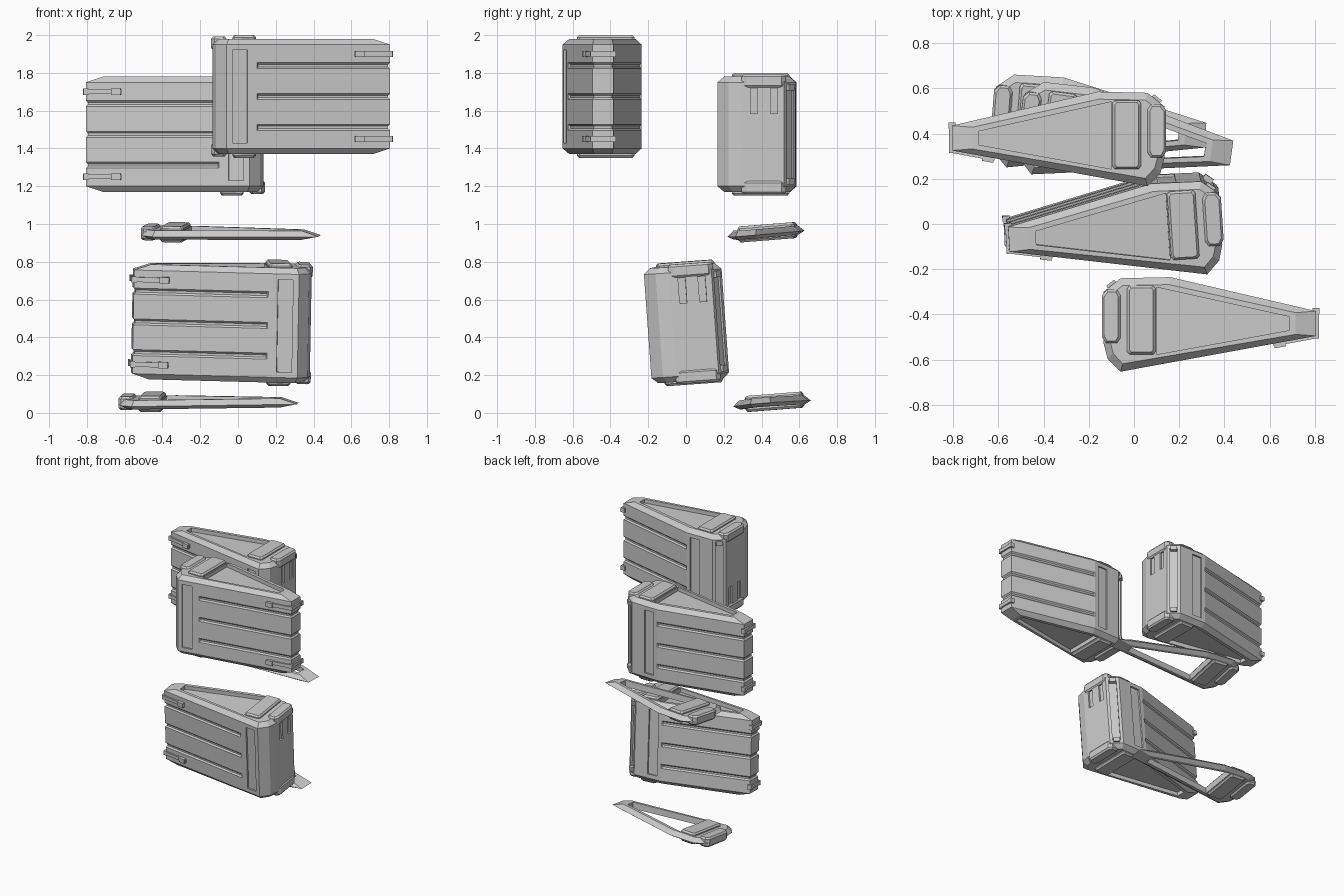
import bpy, bmesh
from math import radians, pi
from mathutils import Matrix, Vector

if "Cube" in bpy.data.objects:
    bpy.data.objects.remove(bpy.data.objects["Cube"])

# plan outlines (wide end at -x, narrow end at +x)
RIM = [(-.135, -.085), (-.117, -.155), (-.06, -.213), (.805, -.055),
       (.805, .055), (.16, .205), (-.06, .2), (-.135, .14)]
TOP = [(-.105, -.078), (-.092, -.132), (-.05, -.178), (.715, -.048),
       (.715, .048), (.155, .172), (-.05, .168), (-.105, .125)]
HOLE = [(.10, -.137), (.686, -.03), (.686, .03), (.10, .16)]
PAD = [(-.03, -.125), (-.02, -.137), (.085, -.137), (.095, -.125),
       (.095, .155), (.085, .167), (-.02, .167), (-.03, .155)]
BRACKET = [(-.142, -.06), (-.125, -.087), (-.075, -.087), (-.06, -.065),
           (-.06, .125), (-.075, .15), (-.12, .15), (-.142, .125)]


def loft(bm, levels):
    """Stack (outline, z) rings and cap both ends."""
    rings = [[bm.verts.new((x, y, z)) for x, y in pts] for pts, z in levels]
    n = len(rings[0])
    for a, b in zip(rings, rings[1:]):
        for i in range(n):
            j = (i + 1) % n
            bm.faces.new((a[i], a[j], b[j], b[i]))
    bm.faces.new(rings[0][::-1])
    bm.faces.new(rings[-1])


def shrink(pts, d):
    cx = (min(p[0] for p in pts) + max(p[0] for p in pts)) / 2
    cy = (min(p[1] for p in pts) + max(p[1] for p in pts)) / 2
    hx = max(p[0] for p in pts) - cx
    hy = max(p[1] for p in pts) - cy
    return [(cx + (x - cx) * (1 - d / hx), cy + (y - cy) * (1 - d / hy)) for x, y in pts]


def box(bm, c, size, rot=0):
    m = Matrix.Translation(c) @ Matrix.Rotation(rot, 4, 'Z') @ Matrix.Diagonal((*size, 1))
    bmesh.ops.create_cube(bm, size=1, matrix=m)


def finish(bm, name):
    bmesh.ops.recalc_face_normals(bm, faces=bm.faces)
    me = bpy.data.meshes.new(name)
    bm.to_mesh(me)
    bm.free()
    return me


def cut(me, cutter):
    """Boolean difference, returned as a clean mesh."""
    a = bpy.data.objects.new("a", me)
    b = bpy.data.objects.new("cutter", cutter)
    for o in (a, b):
        bpy.context.collection.objects.link(o)
    b.hide_render = True
    mod = a.modifiers.new("cut", 'BOOLEAN')
    mod.object, mod.operation, mod.solver = b, 'DIFFERENCE', 'EXACT'
    dg = bpy.context.evaluated_depsgraph_get()
    out = bpy.data.meshes.new_from_object(a.evaluated_get(dg))
    bpy.data.objects.remove(a)
    bpy.data.objects.remove(b)
    return out


# canister shell with grooves around the narrow part
SLOPE = .181
def front_v(u):
    return -.213 + (u + .06) * .1827

def shell_outline(g):
    extra_f = [(.10, front_v(.10)), (.106, front_v(.106) + g)]
    end = [(.805 - g, -.055 + g * .8), (.805 - g, .055 - g * .8)]
    back = [(.166, .2036 - g), (.16, .205)]
    return RIM[:3] + extra_f + end + back + RIM[6:]

H = .275
levels = [(shell_outline(0), -H)]
for z in (-.163, 0, .163):
    levels += [(shell_outline(0), z - .016), (shell_outline(.01), z - .006),
               (shell_outline(.01), z + .006), (shell_outline(0), z + .016)]
levels.append((shell_outline(0), H))
bm = bmesh.new()
loft(bm, levels)
shell = finish(bm, "shell")

# recesses: side panels, end slots, rear corner channel
bm = bmesh.new()
box(bm, (.01, front_v(.01), 0), (.08, .024, .49), SLOPE)
box(bm, (.09, .2034, 0), (.08, .024, .49), .023)
for v in (-.02, .086):
    box(bm, (-.135, v, -.185), (.024, .038, .15))
box(bm, (-.0975, .17, 0), (.055, .024, .5), .675)
shell = cut(shell, finish(bm, "recesses"))

# lid frame with tapered opening
bm = bmesh.new()
loft(bm, [(TOP, -.018), (RIM, 0), (TOP, .03)])
frame = finish(bm, "frame")
bm = bmesh.new()
loft(bm, [(HOLE, -.1), (HOLE, .1)])
frame = cut(frame, finish(bm, "opening"))

# raised pad and end bracket on the lid
def plate(pts, lo, hi, name):
    bm = bmesh.new()
    loft(bm, [(shrink(pts, .01), lo), (pts, lo + .012), (pts, hi - .012), (shrink(pts, .01), hi)])
    return finish(bm, name)

pad = plate(PAD, -.035, .05, "pad")
bracket = plate(BRACKET, -.03, .042, "bracket")

# clips wrapping the narrow end, hinge blocks at the rear corner
bm = bmesh.new()
for z in (-.225, .225):
    box(bm, (.715, front_v(.715) - .003, z), (.20, .016, .026), SLOPE)
    box(bm, (.645, front_v(.645) - .008, z), (.05, .026, .034), SLOPE)
    box(bm, (.806, -.002, z), (.022, .12, .026))
    box(bm, (.805, .056, z), (.032, .026, .034))
    box(bm, (.805, -.056, z), (.026, .02, .034))
clips = finish(bm, "clips")
bm = bmesh.new()
for z in (-.25, .25):
    box(bm, (-.0975, .17, z), (.045, .026, .034), .675)
hinges = finish(bm, "hinges")


def place(me, name, m):
    o = bpy.data.objects.new(name, me)
    bpy.context.collection.objects.link(o)
    o.matrix_world = m


def lid(name, m):
    place(frame, name + "_frame", m)
    place(pad, name + "_pad", m)
    place(bracket, name + "_bracket", m)


def pose(loc, rx=0, ry=0, rz=0):
    R = Matrix.Rotation
    return (Matrix.Translation(loc) @ R(radians(rz), 4, 'Z')
            @ R(radians(ry), 4, 'Y') @ R(radians(rx), 4, 'X'))


def canister(name, m):
    place(shell, name + "_shell", m)
    place(clips, name + "_clips", m)
    place(hinges, name + "_hinges", m)
    up = Matrix.Translation((0, 0, H))
    lid(name + "_top_lid", m @ up)
    lid(name + "_bottom_lid", m @ Matrix.Diagonal((1, 1, -1, 1)) @ up)


FLIP = Matrix.Rotation(pi, 4, 'Y')
canister("upper_front_canister", pose((0, -.44, 1.675)))
canister("upper_back_canister", pose((0, .38, 1.475)) @ FLIP)
canister("lower_canister", pose((.245, .005, .475), 4.2, .8, 3.8) @ FLIP)

# loose lids
lid("middle_loose_lid", pose((-.366, .422, .948), 4.5, .8, -7.7))
lid("lower_loose_lid", pose((-.487, .457, .05), 4.5, 0, -4.6))
